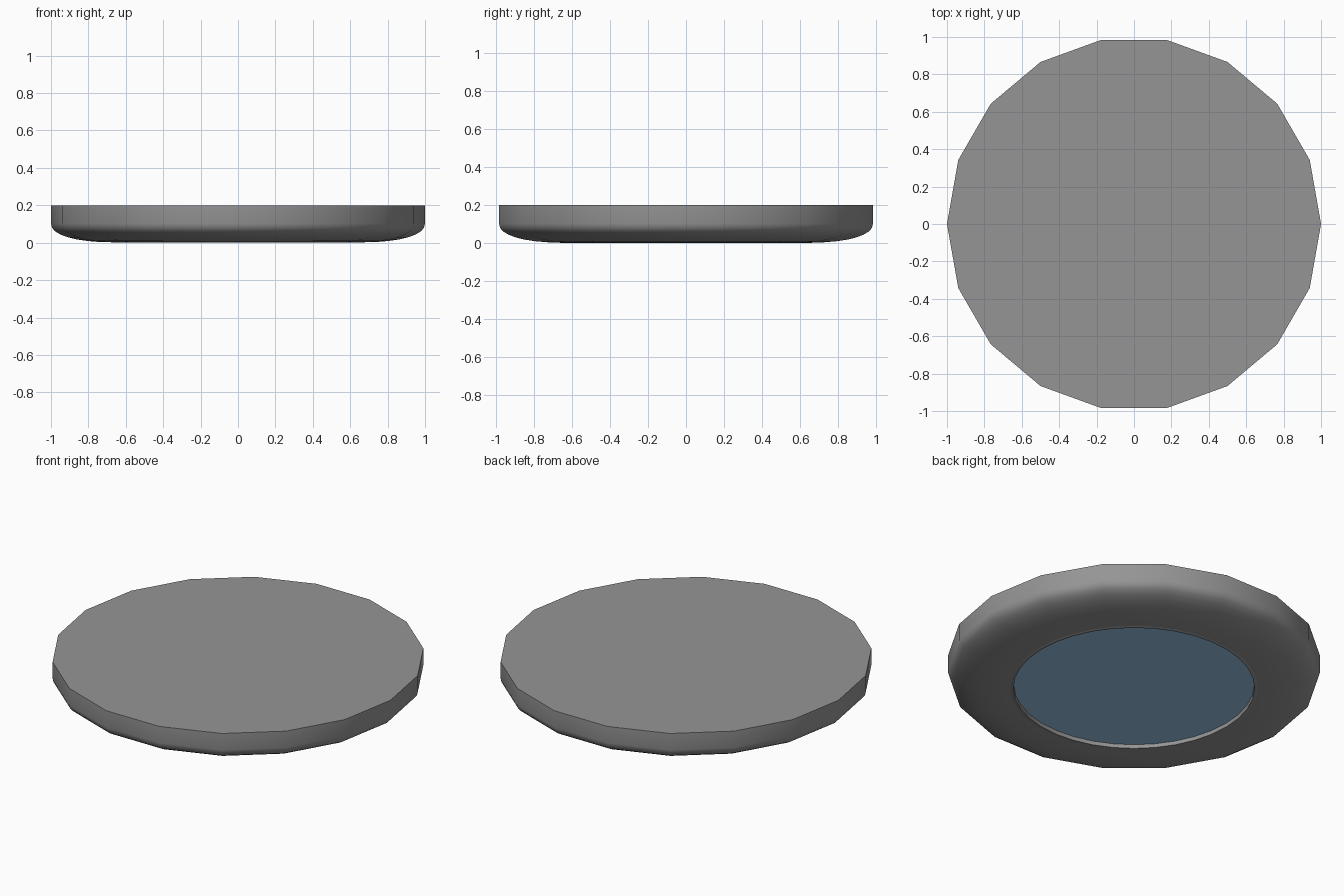
import bpy, bmesh, math

if "Cube" in bpy.data.objects:
    bpy.data.objects.remove(bpy.data.objects["Cube"])

GREY = (0.30, 0.30, 0.30, 1)
BLUE = (0.33, 0.585, 0.81, 1)


def lathe(name, profile, sides, color, smooth=True):
    """Revolve a (radius, z) profile about z; radius 0 makes a pole."""
    bm = bmesh.new()
    rings = []
    for r, z in profile:
        if r == 0:
            rings.append([bm.verts.new((0, 0, z))] * sides)
        else:
            rings.append([bm.verts.new((r * math.cos(2 * math.pi * i / sides),
                                        r * math.sin(2 * math.pi * i / sides), z))
                          for i in range(sides)])
    for a, b in zip(rings, rings[1:]):
        for i in range(sides):
            j = (i + 1) % sides
            bm.faces.new(list(dict.fromkeys((a[i], b[i], b[j], a[j]))))
    me = bpy.data.meshes.new(name)
    bm.to_mesh(me)
    bm.free()
    ob = bpy.data.objects.new(name, me)
    bpy.context.collection.objects.link(ob)
    mat = bpy.data.materials.new(name + "_color")
    mat.diffuse_color = color
    mat.use_nodes = True
    mat.node_tree.nodes["Principled BSDF"].inputs["Base Color"].default_value = mat.diffuse_color
    me.materials.append(mat)
    if smooth:
        bpy.ops.object.select_all(action='DESELECT')
        ob.select_set(True)
        bpy.context.view_layer.objects.active = ob
        bpy.ops.object.shade_smooth_by_angle(angle=math.radians(35))
    return ob


# housing: flat top, straight wall, rounded underside, open recess
STEPS = 8
curve = []
for k in range(STEPS + 1):
    t = math.pi / 2 * k / STEPS
    curve.append((0.66 + 0.34 * math.cos(t) ** 0.9, 0.102 - 0.1 * math.sin(t) ** 0.9))
lathe("housing", [(0, 0.2), (1, 0.2)] + curve + [(0.66, 0.024)], 18, GREY)

# thin round lip around the recess
lathe("recess_lip", [(0.668, 0.004), (0.66, 0.0), (0.648, 0.0), (0.646, 0.024)], 36, GREY)

# blue panel set into the underside
lathe("bottom_panel", [(0.66, 0.022), (0, 0.022)], 36, BLUE, smooth=False)
